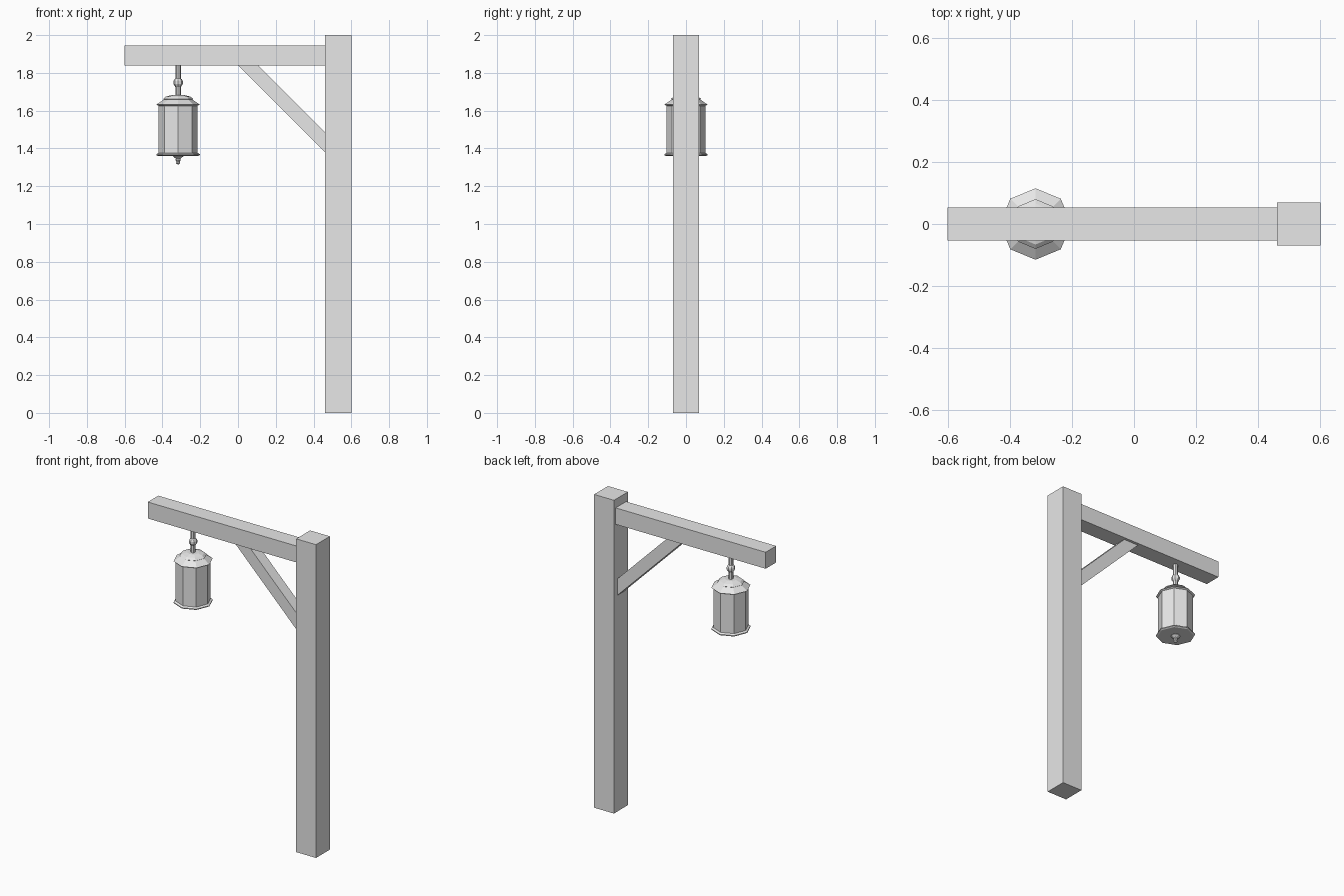
import bpy
import bmesh
from math import cos, sin, pi

cube = bpy.data.objects.get("Cube")
if cube:
    bpy.data.objects.remove(cube, do_unlink=True)

GREY = (0.8, 0.8, 0.8, 1.0)
grey = bpy.data.materials.new("plain_grey")
grey.use_nodes = True
grey.diffuse_color = GREY
grey.node_tree.nodes["Principled BSDF"].inputs["Base Color"].default_value = GREY


def finish(name, bm, location=(0, 0, 0)):
    bmesh.ops.recalc_face_normals(bm, faces=bm.faces)
    mesh = bpy.data.meshes.new(name)
    bm.to_mesh(mesh)
    bm.free()
    mesh.materials.append(grey)
    obj = bpy.data.objects.new(name, mesh)
    obj.location = location
    bpy.context.collection.objects.link(obj)
    return obj


def slab(name, outline, half_depth):
    """Extrude an x-z outline evenly to both sides of y = 0."""
    bm = bmesh.new()
    face = bm.faces.new([bm.verts.new((x, -half_depth, z)) for x, z in outline])
    new = bmesh.ops.extrude_face_region(bm, geom=[face])["geom"]
    verts = [v for v in new if isinstance(v, bmesh.types.BMVert)]
    bmesh.ops.translate(bm, verts=verts, vec=(0, 2 * half_depth, 0))
    return finish(name, bm)


def timber(name, x0, x1, z0, z1, half_depth):
    return slab(name, [(x0, z0), (x1, z0), (x1, z1), (x0, z1)], half_depth)


def turned(name, profile, sides=8):
    """Stack regular rings of (radius, height) with corners on the axes."""
    bm = bmesh.new()
    rings = []
    for r, z in profile:
        rings.append([bm.verts.new((r * cos(2 * pi * i / sides),
                                    r * sin(2 * pi * i / sides), z))
                      for i in range(sides)])
    for low, high in zip(rings, rings[1:]):
        for i in range(sides):
            j = (i + 1) % sides
            bm.faces.new((low[i], low[j], high[j], high[i]))
    bm.faces.new(rings[0][::-1])
    bm.faces.new(rings[-1])
    return finish(name, bm, (-0.317, 0, 0))


# Timber frame
timber("post", 0.46, 0.6, 0, 2, 0.07)
timber("beam", -0.6, 0.46, 1.84, 1.945, 0.053)
slab("brace", [(0, 1.84), (0.46, 1.38), (0.46, 1.485), (0.105, 1.84)], 0.036)

# Lantern
turned("lantern_base", [(0.106, 1.36), (0.115, 1.365), (0.115, 1.37), (0.103, 1.377)])
turned("lantern_body", [(0.103, 1.37), (0.103, 1.632)])
turned("lantern_roof", [(0.103, 1.626), (0.115, 1.632), (0.074, 1.66)])
turned("roof_cap", [(0.07, 1.655), (0.08, 1.662), (0.066, 1.674), (0.036, 1.682)])

# Hanging rod and its knob
turned("hanging_rod", [(0.014, 1.675), (0.014, 1.84)])
turned("rod_knob", [(0.014, 1.725), (0.02, 1.733), (0.025, 1.742),
                    (0.025, 1.756), (0.02, 1.766), (0.014, 1.77)])

# Drop finial under the lantern
turned("bottom_finial", [(0.004, 1.316), (0.011, 1.322), (0.009, 1.33), (0.014, 1.338),
                         (0.012, 1.346), (0.028, 1.358), (0.028, 1.364)])
